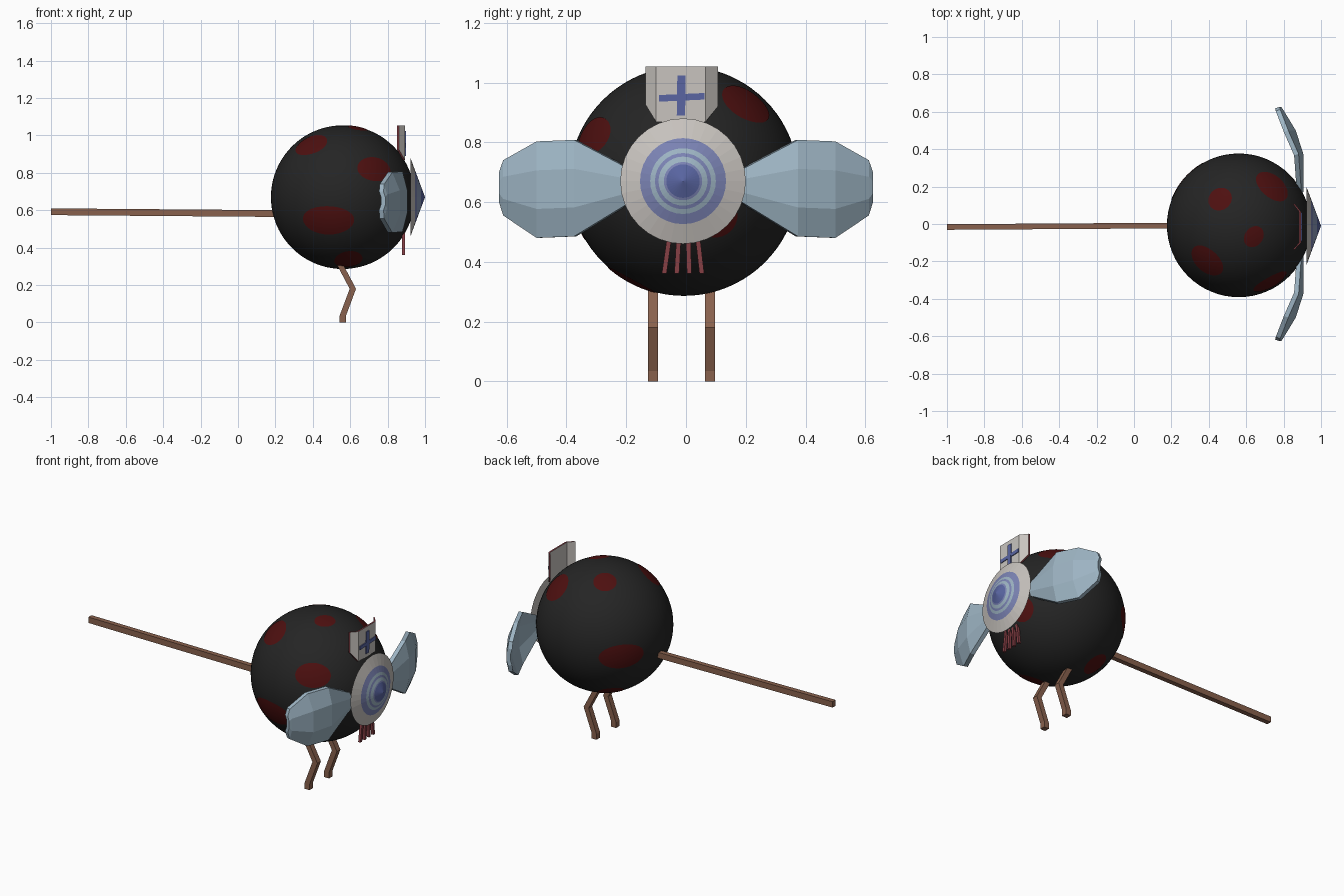
import bpy, bmesh, math
from mathutils import Vector

if "Cube" in bpy.data.objects:
    bpy.data.objects.remove(bpy.data.objects["Cube"])


def material(name, rgb):
    m = bpy.data.materials.new(name)
    m.use_nodes = True
    m.diffuse_color = (*rgb, 1)
    bsdf = m.node_tree.nodes["Principled BSDF"]
    bsdf.inputs["Base Color"].default_value = (*rgb, 1)
    bsdf.inputs["Roughness"].default_value = 0.8
    return m


BLACK = material("soft black", (0.018, 0.018, 0.018))
RED = material("dark red", (0.075, 0.005, 0.005))
BROWN = material("wood brown", (0.25, 0.12, 0.075))
WING = material("pale blue", (0.34, 0.46, 0.55))
WHITE = material("warm white", (0.58, 0.55, 0.52))
LILAC = material("lilac blue", (0.20, 0.23, 0.46))
BLUE = material("deep blue", (0.10, 0.13, 0.36))
PINK = material("dusty pink", (0.24, 0.05, 0.06))


def finish(bm, name, *mats, smooth=False):
    bmesh.ops.recalc_face_normals(bm, faces=bm.faces)
    mesh = bpy.data.meshes.new(name)
    bm.to_mesh(mesh)
    bm.free()
    for m in mats:
        mesh.materials.append(m)
    for p in mesh.polygons:
        p.use_smooth = smooth
    ob = bpy.data.objects.new(name, mesh)
    bpy.context.collection.objects.link(ob)
    return ob


def loft(bm, rings):
    """Skin a list of equal point loops and cap both ends."""
    loops = [[bm.verts.new(p) for p in r] for r in rings]
    n = len(loops[0])
    for a, b in zip(loops, loops[1:]):
        for i in range(n):
            bm.faces.new((a[i], a[(i + 1) % n], b[(i + 1) % n], b[i]))
    bm.faces.new(loops[0])
    bm.faces.new(loops[-1])


def bar(name, mat, points, half_u, half_v, u, v):
    """Square bar through points, with its section spanned by u and v."""
    u, v = Vector(u) * half_u, Vector(v) * half_v
    bm = bmesh.new()
    loft(bm, [[Vector(p) + u + v, Vector(p) - u + v,
               Vector(p) - u - v, Vector(p) + u - v] for p in points])
    return finish(bm, name, mat)


X, Y, Z = (1, 0, 0), (0, 1, 0), (0, 0, 1)
CENTRE = Vector((0.56, -0.007, 0.67))
RADIUS = 0.384

# Round body
bm = bmesh.new()
bmesh.ops.create_uvsphere(bm, u_segments=64, v_segments=40, radius=RADIUS)
bmesh.ops.translate(bm, verts=bm.verts, vec=CENTRE)
finish(bm, "body", BLACK, smooth=True)

# Oval spots wrapped over the body: direction, half width, half height
SPOTS = [
    ((-0.17, -0.19, 0.28), 0.10, 0.08),
    ((0.17, -0.305, 0.15), 0.10, 0.07),
    ((-0.08, -0.35, -0.125), 0.14, 0.08),
    ((0.03, -0.177, -0.335), 0.075, 0.09),
    ((0.08, -0.06, 0.365), 0.06, 0.05),
    ((-0.10, 0.14, 0.34), 0.065, 0.065),
    ((0.18, 0.21, 0.26), 0.10, 0.085),
    ((0.335, 0.11, -0.12), 0.07, 0.07),
    ((-0.29, 0.246, -0.03), 0.13, 0.075),
    ((-0.15, 0.156, -0.31), 0.075, 0.075),
]
for d, a, b in SPOTS:
    d = Vector(d).normalized()
    h = Vector(Z).cross(d).normalized()
    v = d.cross(h)
    bm = bmesh.new()
    centre = bm.verts.new(CENTRE + d * (RADIUS + 0.002))
    inner = None
    for k in range(1, 6):
        ring = []
        for i in range(32):
            t = math.tau * i / 32
            flat = (h * a * math.cos(t) + v * b * math.sin(t)) * k / 5
            p = flat + d * math.sqrt(RADIUS ** 2 - flat.length_squared)
            ring.append(bm.verts.new(CENTRE + p.normalized() * (RADIUS + 0.002)))
        for i in range(32):
            j = (i + 1) % 32
            bm.faces.new((inner[i], ring[i], ring[j], inner[j]) if inner
                         else (centre, ring[i], ring[j]))
        inner = ring
    spot = finish(bm, "body_spot", RED, smooth=True)
    if spot.data.polygons[0].normal.dot(d) < 0:
        spot.data.flip_normals()

# Long tail pole
bar("tail", BROWN, [(-1, -0.016, 0.592), (0.25, -0.008, 0.582)], 0.015, 0.018, Y, Z)

# Bent legs
for side, y in (("right", -0.11), ("left", 0.08)):
    bar(side + "_leg", BROWN,
        [(0.54, y, 0.32), (0.614, y, 0.18), (0.56, y, 0.035), (0.56, y, 0)],
        0.017, 0.017, X, Y)

# Shallow cone shield with painted rings: radius where each colour ends
RINGS = [(0.056, 2), (0.064, 1), (0.082, 3), (0.094, 1), (0.11, 3), (0.144, 1), (0.21, 0)]
bm = bmesh.new()
tip = bm.verts.new((1, -0.01, 0.67))
inner = None
for r, colour in RINGS:
    x = 1 - 0.078 * r / 0.21
    ring = [bm.verts.new((x, -0.01 + r * math.cos(math.tau * i / 32),
                          0.67 + r * math.sin(math.tau * i / 32))) for i in range(32)]
    for i in range(32):
        j = (i + 1) % 32
        f = bm.faces.new((inner[i], ring[i], ring[j], inner[j]) if inner
                         else (tip, ring[i], ring[j]))
        f.material_index = colour
    inner = ring
bm.faces.new(inner)
finish(bm, "ringed_cone", WHITE, LILAC, BLUE, WING)

# Folded wings: y, lower z, upper z, edge x, ridge x
WING_COLUMNS = [
    (0.17, 0.61, 0.70, 0.895, 0.905),
    (0.375, 0.485, 0.808, 0.88, 0.905),
    (0.50, 0.48, 0.803, 0.825, 0.865),
    (0.612, 0.555, 0.74, 0.782, 0.797),
    (0.626, 0.60, 0.70, 0.778, 0.788),
]
for side, s in (("left", 1), ("right", -1)):
    bm = bmesh.new()
    rings = []
    for y, low, high, edge, ridge in WING_COLUMNS:
        outline = [(edge, low), (ridge, low * 0.7 + high * 0.3),
                   (ridge, low * 0.3 + high * 0.7), (edge, high)]
        front = [Vector((x, s * y, z)) for x, z in outline]
        back = [p - Vector((0.024, s * 0.008, 0)) for p in reversed(front)]
        rings.append(front + back)
    loft(bm, rings)
    finish(bm, side + "_wing", WING)

# Folded crest plate with a coloured rim: x, y, lower z
CREST = [(0.86, -0.135, 0.925), (0.893, -0.10, 0.868),
         (0.893, 0.065, 0.868), (0.86, 0.107, 0.92)]
bm = bmesh.new()
loft(bm, [[(x, y, low), (x, y, 1.053), (x - 0.01, y, 1.053), (x - 0.01, y, low)]
          for x, y, low in CREST])
bmesh.ops.recalc_face_normals(bm, faces=bm.faces)
for f in bm.faces:
    if abs(f.normal.x) < 0.3 or f.calc_area() < 0.0025:
        f.material_index = 1
finish(bm, "crest", WHITE, PINK)

# Cross plates on the crest
bar("cross_upright", BLUE, [(0.894, -0.017, 0.89), (0.894, -0.015, 1.024)], 0.004, 0.014, X, Y)
bar("cross_arm", BLUE, [(0.894, -0.09, 0.947), (0.894, 0.062, 0.954)], 0.0035, 0.011, X, Z)

# Fringe of four strands under the cone
for i in range(4):
    bar("fringe_strand", PINK,
        [(0.885, -0.053 + 0.03 * i, 0.50), (0.885, -0.073 + 0.042 * i, 0.36)],
        0.008, 0.008, X, Y)
